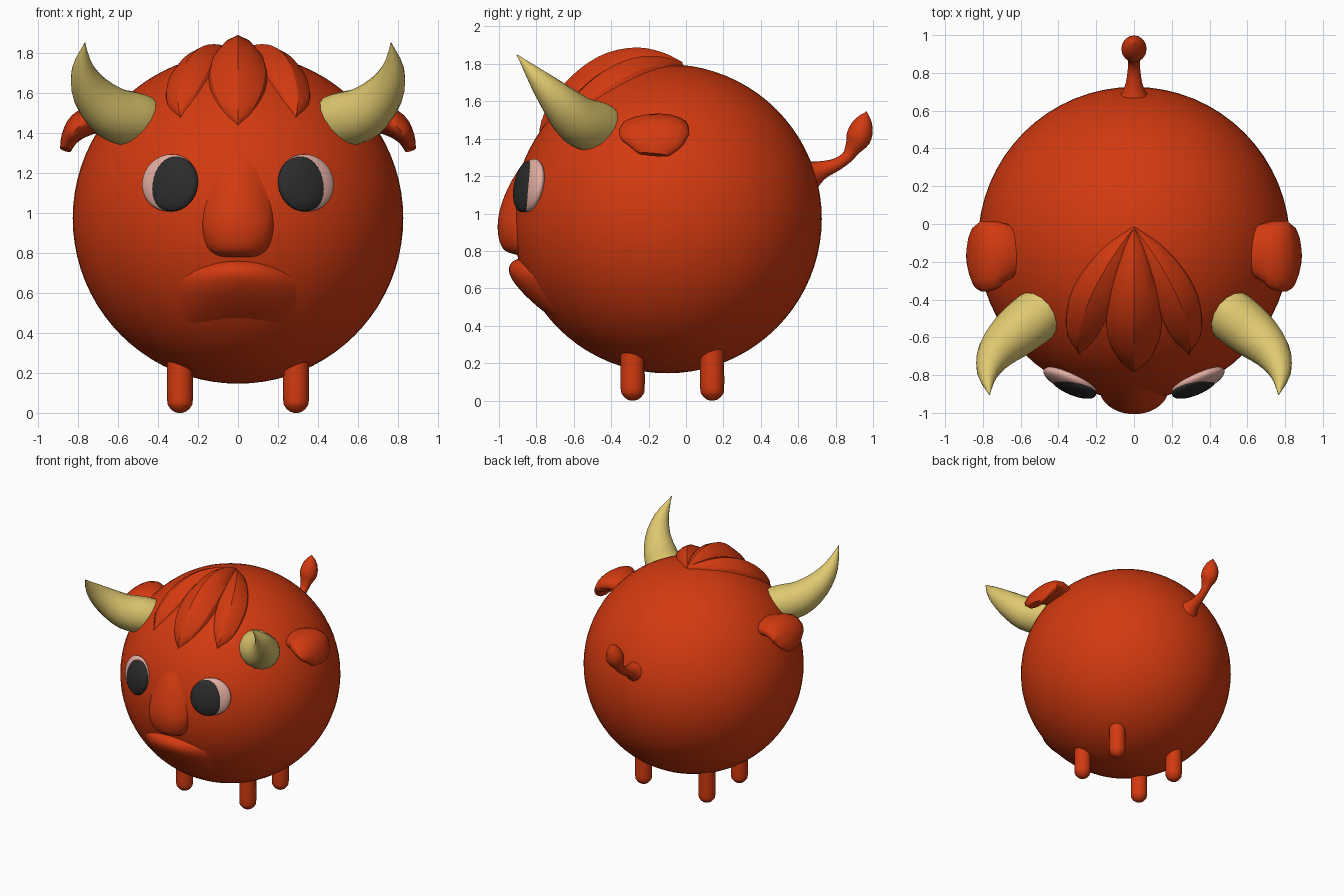
import bpy, bmesh, math
from mathutils import Vector

CENTRE = Vector((0, -0.1, 0.972))
RADIUS = 0.826

if "Cube" in bpy.data.objects:
    bpy.data.objects.remove(bpy.data.objects["Cube"], do_unlink=True)


def make_material(name, rgb):
    mat = bpy.data.materials.new(name)
    mat.use_nodes = True
    mat.diffuse_color = (*rgb, 1)
    node = next(n for n in mat.node_tree.nodes if n.type == "BSDF_PRINCIPLED")
    node.inputs["Base Color"].default_value = (*rgb, 1)
    return mat


RED = make_material("red_hide", (0.65, 0.042, 0.005))
HORN = make_material("pale_horn", (0.74, 0.58, 0.16))
WHITE = make_material("pinkish_white", (0.76, 0.42, 0.36))
BLACK = make_material("soft_black", (0.025, 0.025, 0.025))


def finish(name, bm, mat, angle=60):
    mesh = bpy.data.meshes.new(name)
    bm.to_mesh(mesh)
    bm.free()
    mesh.materials.append(mat)
    obj = bpy.data.objects.new(name, mesh)
    bpy.context.collection.objects.link(obj)
    bpy.ops.object.select_all(action="DESELECT")
    obj.select_set(True)
    bpy.context.view_layer.objects.active = obj
    bpy.ops.object.shade_smooth_by_angle(angle=math.radians(angle))
    return obj


def ball(name, mat, location, scale, segments=32, rings=16):
    bm = bmesh.new()
    bmesh.ops.create_uvsphere(bm, u_segments=segments, v_segments=rings, radius=1)
    obj = finish(name, bm, mat)
    obj.location, obj.scale = location, scale
    return obj


def skin(name, rings, mat, angle=60):
    """Closed surface through rings of points."""
    bm = bmesh.new()
    rows = [[bm.verts.new(p) for p in ring] for ring in rings]
    n = len(rows[0])
    for a, b in zip(rows, rows[1:]):
        for i in range(n):
            j = (i + 1) % n
            bm.faces.new((a[i], a[j], b[j], b[i]))
    bm.faces.new(rows[0])
    bm.faces.new(rows[-1])
    bmesh.ops.recalc_face_normals(bm, faces=bm.faces)
    return finish(name, bm, mat, angle)


def smooth_path(points, steps=3):
    """Catmull-Rom interpolation of tuples."""
    pts = [Vector(p) for p in points]
    out = []
    for i in range(len(pts) - 1):
        a, b, c, d = pts[max(i - 1, 0)], pts[i], pts[i + 1], pts[min(i + 2, len(pts) - 1)]
        for k in range(steps):
            t = k / steps
            out.append(b + (c - a) * (t / 2) + (a * 2 - b * 5 + c * 4 - d) * (t * t / 2)
                       + (b * 3 - a - c * 3 + d) * (t ** 3 / 2))
    return out + [pts[-1]]


def tangent(path, i):
    return (path[min(i + 1, len(path) - 1)] - path[max(i - 1, 0)]).normalized()


def tube(name, points, mat, ref, sides=16):
    """Tapered tube; each point is x, y, z, radius across ref, radius along ref."""
    data = smooth_path(points)
    path = [Vector(d[:3]) for d in data]
    rings = []
    for i, p in enumerate(path):
        t = tangent(path, i)
        side = (ref - t * ref.dot(t)).normalized()
        up = t.cross(side)
        across, along = max(data[i][3], 0.002), max(data[i][4], 0.002)
        turns = [math.tau * k / sides for k in range(sides)]
        rings.append([p + side * along * math.cos(a) + up * across * math.sin(a) for a in turns])
    return skin(name, rings, mat)


def lock(name, points):
    """Leaf-shaped ridged tuft lying on the body; points are x, y, z, half width."""
    data = smooth_path(points)
    path = [Vector(d[:3]) for d in data]
    rings = []
    for i, p in enumerate(path):
        out = p - CENTRE
        side = tangent(path, i).cross(out.normalized()).normalized()
        width, height = max(data[i][3], 0.002), out.length - RADIUS
        ring = []
        for u, lift in ((-1, 0), (-0.85, 0.4), (-0.45, 0.8), (0, 1), (0.45, 0.8), (0.85, 0.4), (1, 0)):
            ring.append(CENTRE + (out + side * width * u).normalized() * (RADIUS - 0.012 + (height + 0.012) * lift))
        ring.append(CENTRE + out.normalized() * (RADIUS - 0.04))
        rings.append(ring)
    return skin(name, rings, RED, 28)


def face_bump(name, rows, sag, power, columns=24):
    """Raised patch on the face; rows are z, half width, height."""
    bm = bmesh.new()
    grid = []
    for z, width, height in smooth_path(rows):
        line = []
        for k in range(columns + 1):
            u = math.sin(math.pi * (k / columns - 0.5))
            x, zz = u * width, z - sag * u * u
            lift = -0.015 + (height + 0.015) * max(1 - u * u, 0) ** power(z)
            depth = math.sqrt(RADIUS ** 2 - x * x - (zz - CENTRE.z) ** 2)
            line.append(bm.verts.new((x, CENTRE.y - depth - lift, zz)))
        grid.append(line)
    for a, b in zip(grid, grid[1:]):
        for k in range(columns):
            bm.faces.new((a[k], b[k], b[k + 1], a[k + 1]))
    return finish(name, bm, RED)


# Round body
ball("body", RED, CENTRE, (RADIUS,) * 3, 64, 40)

# Nose with bridge, and pouting lip
face_bump("nose", [(1.3, 0.1, -0.01), (1.18, 0.14, 0.03), (1.06, 0.17, 0.062), (0.98, 0.178, 0.077),
                   (0.9, 0.176, 0.083), (0.83, 0.155, 0.075), (0.795, 0.12, 0.05), (0.775, 0.08, -0.015)],
          0, lambda z: 0.5 + min(max((z - 0.95) * 4, 0), 0.8))
lip_rows = [(0, -0.02), (0.02, 0.03), (0.05, 0.06), (0.09, 0.072), (0.15, 0.062), (0.23, 0.03), (0.32, -0.015)]
face_bump("lower_lip", [(0.765 - drop, 0.32, h) for drop, h in lip_rows], 0.1, lambda z: 1)

# Hair tufts
lock("middle_tuft", [(0, -0.02, 1.81, 0.01), (0, -0.12, 1.86, 0.07), (0, -0.26, 1.888, 0.12),
                     (0, -0.42, 1.86, 0.16), (0, -0.56, 1.78, 0.175), (0, -0.68, 1.66, 0.15),
                     (0, -0.76, 1.53, 0.08), (0, -0.785, 1.44, 0)])

for s, label in ((1, "left"), (-1, "right")):
    def flip(points):
        return [(p[0] * s, *p[1:]) for p in points]

    lock(label + "_tuft", flip([(0, -0.02, 1.81, 0.01), (0.09, -0.14, 1.84, 0.07), (0.17, -0.27, 1.835, 0.11),
                                (0.24, -0.41, 1.78, 0.13), (0.28, -0.53, 1.69, 0.12),
                                (0.3, -0.63, 1.58, 0.08), (0.29, -0.69, 1.48, 0)]))

    # Curved horn
    horn = [(0.44, -0.42, 1.44, 0.13), (0.52, -0.49, 1.463, 0.14), (0.63, -0.58, 1.5, 0.132),
            (0.73, -0.68, 1.6, 0.1), (0.775, -0.79, 1.72, 0.056), (0.765, -0.905, 1.85, 0)]
    tube(label + "_horn", flip([(*p, p[3]) for p in horn]), HORN, Vector((s, 1, 0)).normalized())

    # Drooping ear
    tube(label + "_ear", flip([(0.58, -0.15, 1.43, 0.06, 0.11), (0.71, -0.15, 1.465, 0.07, 0.165),
                               (0.79, -0.17, 1.435, 0.066, 0.19), (0.84, -0.17, 1.375, 0.045, 0.16),
                               (0.862, -0.175, 1.315, 0.028, 0.085)]), RED, Vector((0, 1, 0)))

    # Eye with large inward pupil
    eye = ball(label + "_eye", WHITE, (0.34 * s, -0.832, 1.15), (0.15, 0.05, 0.145))
    eye.rotation_euler = (math.radians(-10), 0, math.radians(23 * s))
    turn = eye.rotation_euler.to_matrix()
    pupil = ball(label + "_pupil", BLACK, eye.location + turn @ Vector((-0.025 * s, -0.014, -0.008)),
                 (0.132, 0.045, 0.14))
    pupil.rotation_euler = eye.rotation_euler

    # Peg legs
    for y, end in ((-0.285, "front"), (0.14, "back")):
        leg = [(0, 0.01), (0.008, 0.032), (0.03, 0.054), (0.063, 0.064), (0.2, 0.064), (0.3, 0.064)]
        tube(f"{label}_{end}_leg", [(0.29 * s, y, z, r, r) for z, r in leg], RED, Vector((1, 0, 0)))

# Tufted tail
tail = [(0.64, 1.195, 0.1), (0.72, 1.23, 0.052), (0.8, 1.26, 0.035), (0.86, 1.3, 0.032), (0.89, 1.345, 0.042),
        (0.92, 1.4, 0.066), (0.94, 1.46, 0.061), (0.955, 1.51, 0.035), (0.965, 1.545, 0)]
tube("tail", [(0, y, z, r, r) for y, z, r in tail], RED, Vector((1, 0, 0)))
